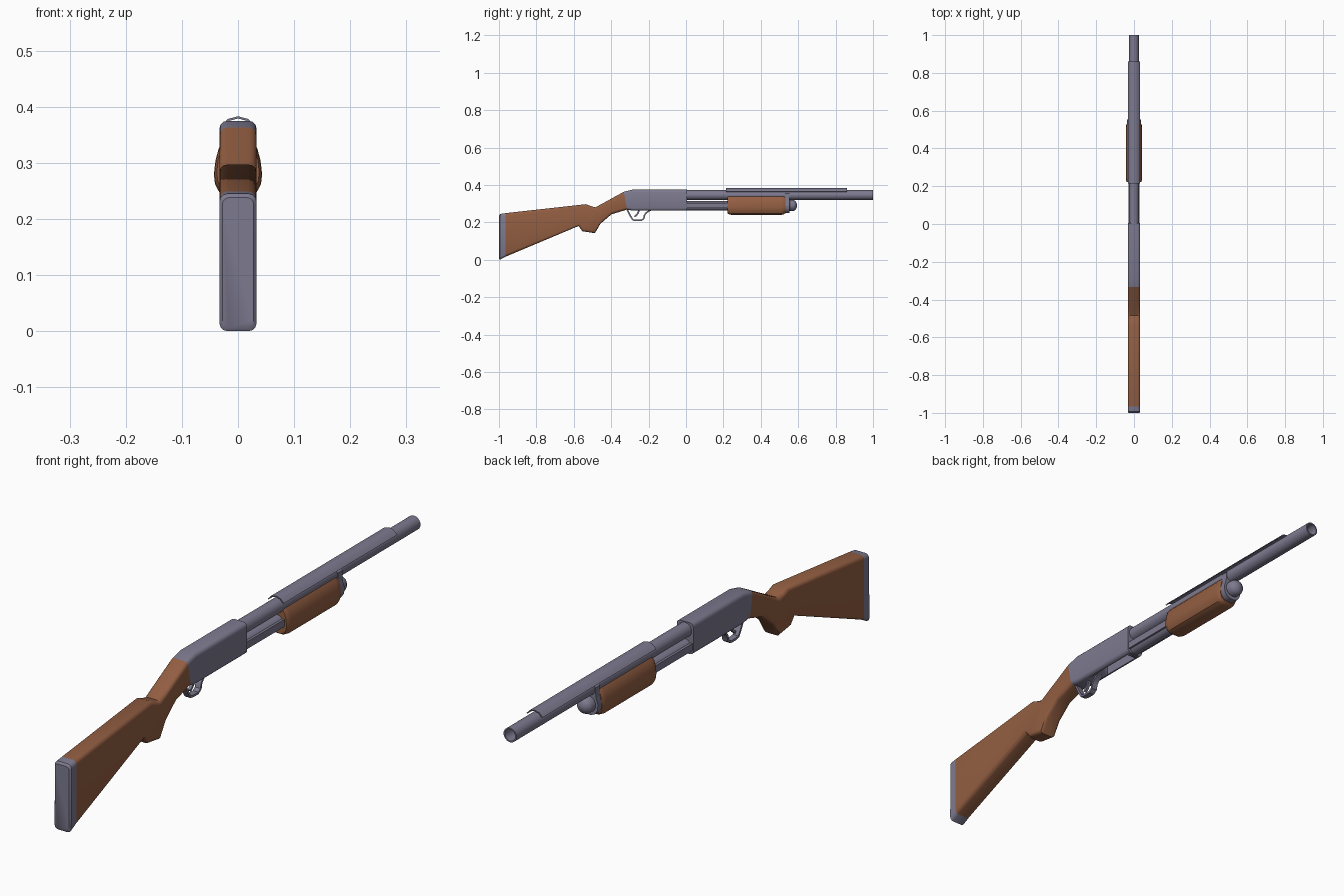
import bpy, bmesh, math
from mathutils import Vector

if "Cube" in bpy.data.objects:
    bpy.data.objects.remove(bpy.data.objects["Cube"])


def material(name, rgb):
    m = bpy.data.materials.new(name)
    m.diffuse_color = (*rgb, 1)
    m.use_nodes = True
    m.node_tree.nodes["Principled BSDF"].inputs["Base Color"].default_value = m.diffuse_color
    return m


METAL = material("blued grey metal", (0.205, 0.195, 0.275))
WOOD = material("brown wood", (0.29, 0.112, 0.054))


def loft(name, rings, mat, angle=35):
    """Skin closed rings of equal point count and cap both ends."""
    bm = bmesh.new()
    vs = [[bm.verts.new(p) for p in r] for r in rings]
    n = len(vs[0])
    for a, b in zip(vs, vs[1:]):
        for i in range(n):
            j = (i + 1) % n
            bm.faces.new((a[i], a[j], b[j], b[i]))
    bm.faces.new(vs[0])
    bm.faces.new(vs[-1])
    bmesh.ops.recalc_face_normals(bm, faces=bm.faces)
    me = bpy.data.meshes.new(name)
    bm.to_mesh(me)
    bm.free()
    ob = bpy.data.objects.new(name, me)
    bpy.context.collection.objects.link(ob)
    me.materials.append(mat)
    bpy.ops.object.select_all(action='DESELECT')
    ob.select_set(True)
    bpy.context.view_layer.objects.active = ob
    bpy.ops.object.shade_smooth_by_angle(angle=math.radians(angle))
    return ob


def slab_ring(yt, zt, yb, zb, hw=0.033, r=0.014):
    """Rounded rectangle spanning a top point and a bottom point of the side outline."""
    top, bot = Vector((0, yt, zt)), Vector((0, yb, zb))
    half = (top - bot).length / 2
    up, mid = (top - bot).normalized(), (top + bot) / 2
    pts = []
    for sx, sz, a0 in ((1, 1, 0), (-1, 1, 90), (-1, -1, 180), (1, -1, 270)):
        for k in range(4):
            a = math.radians(a0 + 30 * k)
            x = sx * (hw - r) + r * math.cos(a)
            t = sz * (half - r) + r * math.sin(a)
            pts.append(mid + up * t + Vector((x, 0, 0)))
    return pts


def circle(y, r, z, n=14):
    return [(r * math.sin(2 * math.pi * i / n), y, z + r * math.cos(2 * math.pi * i / n))
            for i in range(n)]


def lathe(name, profile, z, mat=METAL):
    return loft(name, [circle(y, r, z) for y, r in profile], mat)


def extrude(name, half, stations, mat, centre_z):
    """Mirror a half (x, z) outline and run it along y, scaled about centre_z."""
    outline = half + [(-x, z) for x, z in reversed(half)]
    return loft(name, [[(x * s, y, centre_z + (z - centre_z) * s) for x, z in outline]
                       for y, s in stations], mat)


def strap(name, path, hw, t, mat):
    """Flat strip following a (y, z) path."""
    rings = []
    for i, (y, z) in enumerate(path):
        a, b = path[max(i - 1, 0)], path[min(i + 1, len(path) - 1)]
        d = Vector((b[0] - a[0], b[1] - a[1])).normalized() * t / 2
        oy, oz = -d.y, d.x
        rings.append([(-hw, y + oy, z + oz), (hw, y + oy, z + oz),
                      (hw, y - oy, z - oz), (-hw, y - oy, z - oz)])
    return loft(name, rings, mat)


def box(name, lo, hi, mat):
    (x0, y0, z0), (x1, y1, z1) = lo, hi
    return loft(name, [[(x0, y, z0), (x1, y, z0), (x1, y, z1), (x0, y, z1)]
                       for y in (y0, y1)], mat)


# Butt pad, stock and receiver share the same rounded section
loft("butt_pad", [slab_ring(-1, .238, -1, .007, .028, .012),
                  slab_ring(-.993, .245, -.995, 0),
                  slab_ring(-.965, .249, -.965, .016)], METAL)
loft("stock", [slab_ring(*s) for s in (
    (-.965, .249, -.965, .016), (-.535, .297, -.575, .18), (-.51, .287, -.553, .152),
    (-.485, .28, -.487, .142), (-.44, .304, -.458, .192),
    (-.395, .329, -.398, .243), (-.333, .363, -.315, .268))], WOOD)
receiver = loft("receiver", [slab_ring(*s) for s in (
    (-.333, .363, -.315, .268), (-.285, .375, -.285, .262), (.005, .375, .005, .262))], METAL)

# Loading slot in the underside of the receiver
cutter = box("loading_slot_cutter", (-.018, -.17, .24), (.018, -.015, .295), METAL)
cutter.hide_render = True
cutter.hide_viewport = True
cut = receiver.modifiers.new("loading slot", 'BOOLEAN')
cut.object = cutter
cut.operation = 'DIFFERENCE'

# Trigger and guard
strap("trigger_guard", [(-.315, .268), (-.296, .232), (-.284, .213), (-.268, .210),
                        (-.24, .210), (-.226, .22), (-.222, .238), (-.212, .252),
                        (-.19, .265)], .011, .008, METAL)
strap("trigger", [(-.25, .268), (-.256, .25), (-.268, .236), (-.276, .23)], .005, .009, METAL)

# Barrel with an open bore
lathe("barrel", [(-.01, .026), (1, .026), (1, .021), (.5, .021)], .346)

# Curved shield floating over the barrel
arc = [math.radians(a) for a in (-60, -30, 0, 30, 60)]
shield = [(.037, a) for a in arc] + [(.033, a) for a in reversed(arc)]
loft("barrel_shield", [[(r * math.sin(a), y, .346 + r * math.cos(a)) for r, a in shield]
                       for y in (.215, .86)], METAL)

# Magazine tube, end cap and the bracket that ties it to the barrel
lathe("magazine_tube", [(-.01, .025), (.56, .025)], .288)
lathe("magazine_cap", [(.55, .024), (.556, .03), (.574, .03), (.584, .025),
                       (.591, .015), (.594, .003)], .29)
extrude("barrel_bracket", [(.016, .362), (.028, .353), (.028, .33), (.03, .315), (.037, .295),
                           (.035, .272), (.024, .256), (.009, .25)],
        [(.528, 1), (.553, 1)], METAL, .30)

# Slide bars and foregrip
for side, s in (("left", -1), ("right", 1)):
    xs = sorted((s * .02, s * .029))
    box("slide_bar_" + side, (xs[0], -.005, .277), (xs[1], .3, .303), METAL)
extrude("foregrip", [(.022, .342), (.034, .327), (.04, .305), (.043, .28), (.041, .262),
                     (.033, .247), (.018, .24)],
        [(.222, .88), (.231, .97), (.243, 1), (.51, 1), (.522, .97), (.531, .88)], WOOD, .31)
